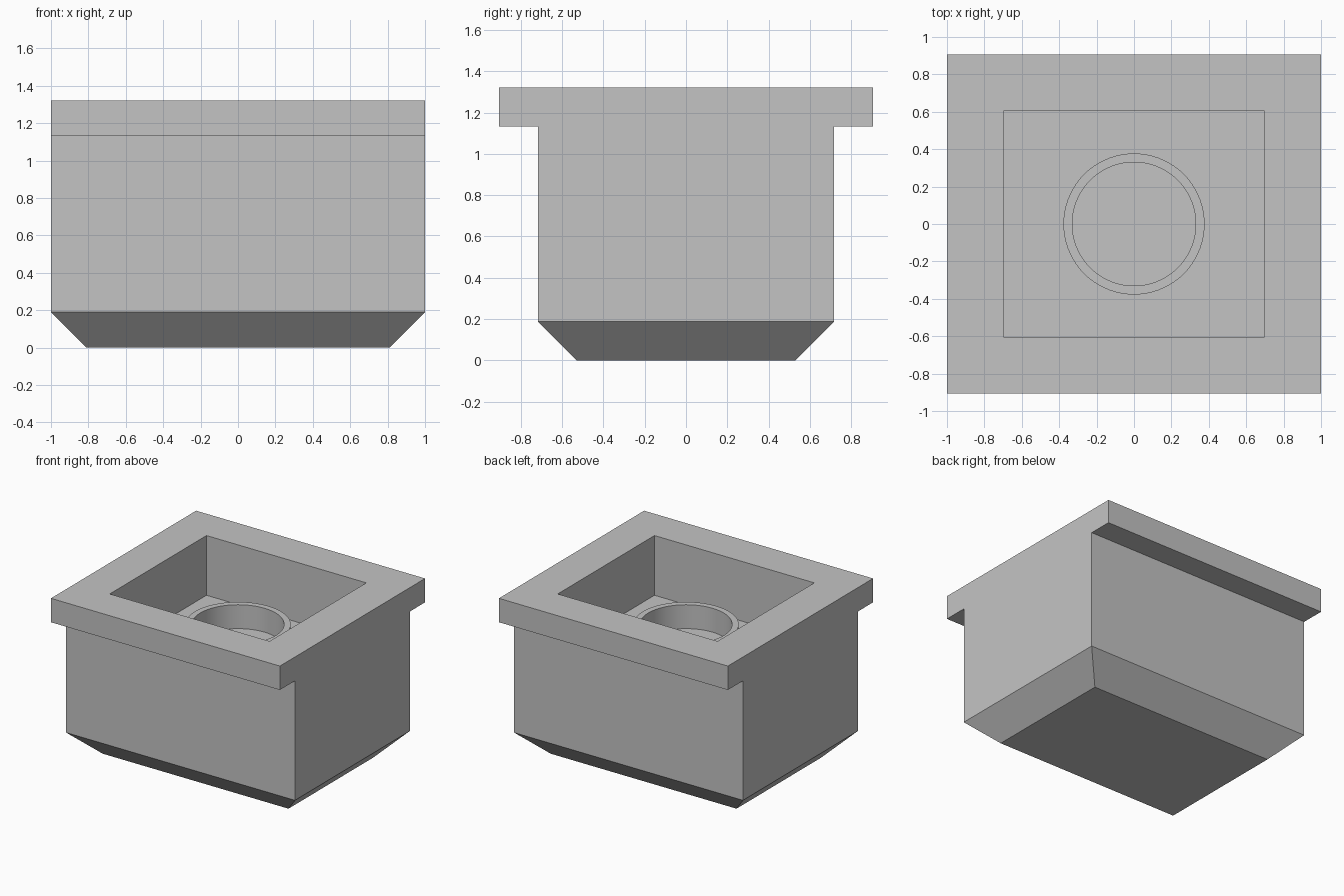
import bpy, bmesh, math
from mathutils import Vector

if "Cube" in bpy.data.objects:
    bpy.data.objects.remove(bpy.data.objects["Cube"])

U = 2 / 10.6  # wall unit: the full width is 10.6 units

grey = bpy.data.materials.new("light_grey")
grey.diffuse_color = (0.55, 0.55, 0.55, 1)
grey.use_nodes = True
grey.node_tree.nodes["Principled BSDF"].inputs["Base Color"].default_value = grey.diffuse_color


def finish(bm, name):
    bmesh.ops.scale(bm, vec=(U, U, U), verts=bm.verts)
    bmesh.ops.recalc_face_normals(bm, faces=bm.faces)
    mesh = bpy.data.meshes.new(name)
    bm.to_mesh(mesh)
    bm.free()
    mesh.materials.append(grey)
    obj = bpy.data.objects.new(name, mesh)
    bpy.context.collection.objects.link(obj)
    return obj


# Box body: T-shaped side profile extruded across the width
bm = bmesh.new()
half = [(3.8, 0), (3.8, 6), (4.8, 6), (4.8, 7)]
profile = half + [(-y, z) for y, z in reversed(half)]
end = bm.faces.new([bm.verts.new((-5.3, y, z)) for y, z in profile])
res = bmesh.ops.extrude_face_region(bm, geom=[end], use_keep_orig=True)
bmesh.ops.translate(bm, vec=(10.6, 0, 0),
                    verts=[g for g in res["geom"] if isinstance(g, bmesh.types.BMVert)])
bmesh.ops.recalc_face_normals(bm, faces=bm.faces)

# Chamfer around the bottom
bottom = [e for e in bm.edges if all(v.co.z < 0.01 for v in e.verts)]
bmesh.ops.bevel(bm, geom=bottom, offset=1, offset_type='OFFSET',
                segments=1, profile=0.5, affect='EDGES')

# Rectangular recess in the top
bm.normal_update()
top = [f for f in bm.faces if f.calc_center_median().z > 6.99]
bmesh.ops.inset_region(bm, faces=top, thickness=1.6, use_even_offset=True)
res = bmesh.ops.extrude_discrete_faces(bm, faces=top)
floor = res["faces"][0]
bmesh.ops.translate(bm, vec=(0, 0, -2.5), verts=floor.verts)
finish(bm, "box_body")

# Round collar standing on the recess floor
bm = bmesh.new()
pts = [bm.verts.new((r, 0, z)) for r, z in
       [(2, 4.5), (2, 5.5), (1.75, 5.5), (1.75, 4.5)]]
edges = [bm.edges.new(p) for p in zip(pts, pts[1:])]
bmesh.ops.spin(bm, geom=pts + edges, cent=(0, 0, 0), axis=(0, 0, 1),
               angle=math.tau, steps=72, use_merge=True)
bmesh.ops.remove_doubles(bm, verts=bm.verts, dist=0.001)
collar = finish(bm, "collar")
bpy.context.view_layer.objects.active = collar
collar.select_set(True)
bpy.ops.object.shade_smooth_by_angle(angle=math.radians(30))
